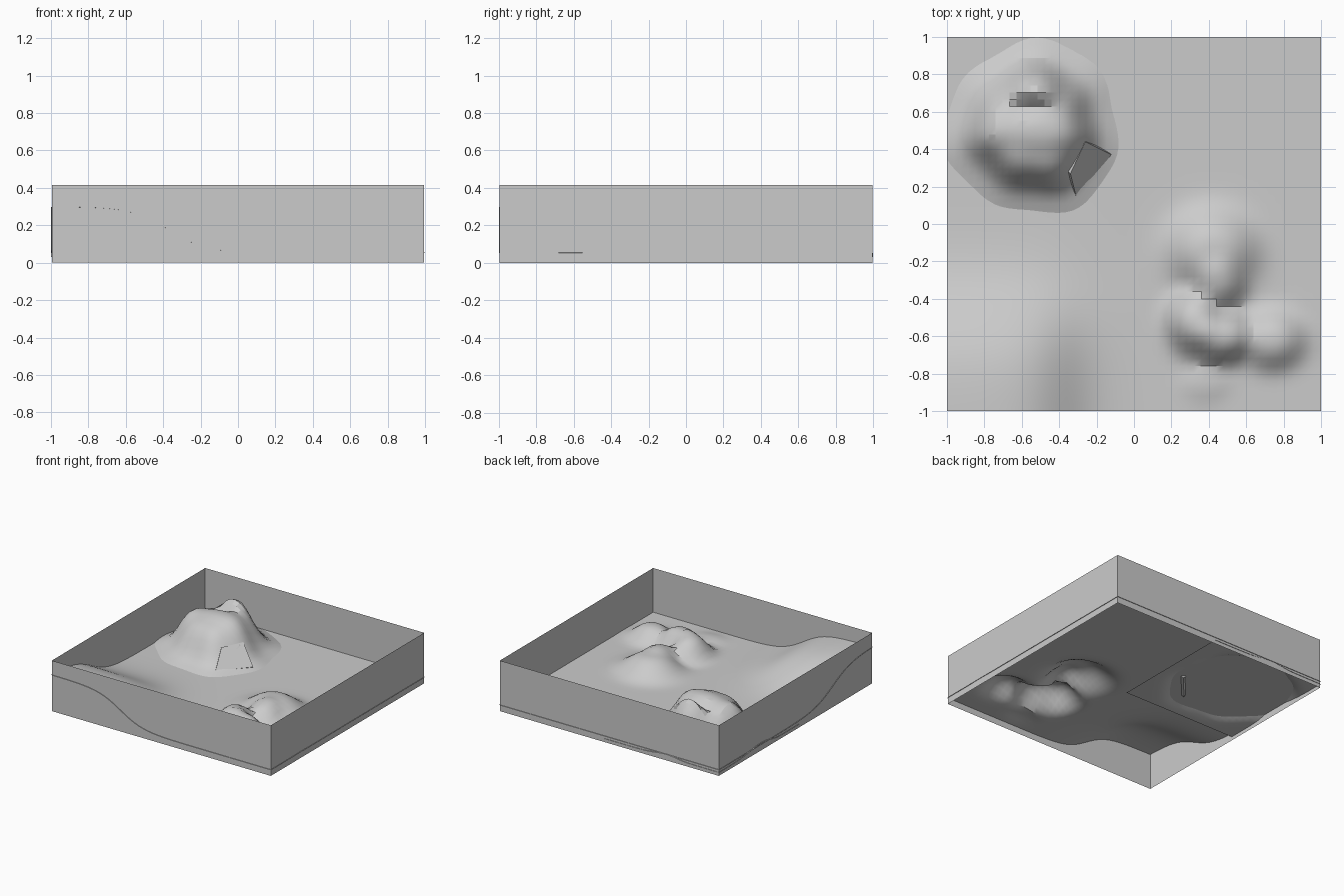
import bpy, bmesh, math
from math import tanh, exp, hypot

cube = bpy.data.objects.get("Cube")
if cube:
    bpy.data.objects.remove(cube)

grey = bpy.data.materials.new("plain_grey")
grey.use_nodes = True
grey.diffuse_color = (0.6, 0.6, 0.6, 1)
grey.node_tree.nodes["Principled BSDF"].inputs["Base Color"].default_value = (0.6, 0.6, 0.6, 1)


def finish(name, bm, smooth=None):
    bmesh.ops.recalc_face_normals(bm, faces=bm.faces)
    mesh = bpy.data.meshes.new(name)
    bm.to_mesh(mesh)
    bm.free()
    mesh.materials.append(grey)
    obj = bpy.data.objects.new(name, mesh)
    bpy.context.collection.objects.link(obj)
    if smooth:
        bpy.ops.object.select_all(action='DESELECT')
        obj.select_set(True)
        bpy.context.view_layer.objects.active = obj
        bpy.ops.object.shade_smooth_by_angle(angle=math.radians(smooth))
    return obj


def sheet(name, x0, x1, y0, y1, cells, height, smooth):
    """Square grid lifted by a height function."""
    bm = bmesh.new()
    bmesh.ops.create_grid(bm, x_segments=cells, y_segments=cells, size=0.5)
    for v in bm.verts:
        x = x0 + (v.co.x + 0.5) * (x1 - x0)
        y = y0 + (v.co.y + 0.5) * (y1 - y0)
        v.co = (x, y, height(x, y))
    return finish(name, bm, smooth)


def bump(x, y, cx, cy, rx, ry, h, power=1.5):
    return h * exp(-(((x - cx) / rx) ** 2 + ((y - cy) / ry) ** 2) ** power)


def fall(t, mid, width):
    return 0.5 * (1 - tanh((t - mid) / width))


# Ground: rounded corner hill and a cluster of knolls
def ground_height(x, y):
    z = 0.052 + 0.25 * fall(x, -0.37, 0.2) * fall(y, -0.48, 0.24)
    knolls = [bump(x, y, 0.42, -0.14, 0.22, 0.2, 0.13),
              bump(x, y, 0.45, -0.3, 0.14, 0.14, 0.13),
              bump(x, y, 0.33, -0.52, 0.14, 0.16, 0.16),
              bump(x, y, 0.47, -0.6, 0.17, 0.13, 0.16),
              bump(x, y, 0.74, -0.62, 0.16, 0.14, 0.11),
              bump(x, y, 0.38, -0.85, 0.12, 0.09, 0.02)]
    return z + sum(k ** 3 for k in knolls) ** (1 / 3)


# Mountain: steep sides, uneven crown and a shallow skirt
def mountain_height(x, y):
    dx, dy = x + 0.54, y - 0.51
    a = math.atan2(dy, dx)
    r = hypot(dx, dy) * (1 + 0.04 * math.sin(3 * a + 1) + 0.025 * math.sin(7 * a))
    z = 0.03 + 0.03 * fall(r, 0.47, 0.04) + 0.27 * fall(r, 0.29, 0.085)
    z += bump(x, y, -0.53, 0.74, 0.13, 0.1, 0.09)
    z += bump(x, y, -0.48, 0.5, 0.2, 0.1, 0.035)
    z += bump(x, y, -0.78, 0.52, 0.08, 0.12, 0.03)
    z -= bump(x, y, -0.58, 0.63, 0.09, 0.04, 0.035)
    return z


sheet("ground", -1, 1, -1, 1, 50, ground_height, 30)
sheet("mountain", -0.999, 0.04, -0.04, 0.999, 28, mountain_height, 20)

# Open frame of four thin walls
bm = bmesh.new()
w = 0.995
ring = [(-w, -w), (w, -w), (w, w), (-w, w)]
low = [bm.verts.new((x, y, 0)) for x, y in ring]
top = [bm.verts.new((x, y, 0.415)) for x, y in ring]
for i in range(4):
    j = (i + 1) % 4
    bm.faces.new((low[i], low[j], top[j], top[i]))
finish("frame_walls", bm)

# Slanted door slab set into the mountain slope
bm = bmesh.new()
outline = [(-0.31, 0.15, 0.075), (-0.12, 0.37, 0.075), (-0.26, 0.44, 0.215), (-0.34, 0.27, 0.215)]
outer = [bm.verts.new(p) for p in outline]
inner = [bm.verts.new((x - 0.03, y + 0.03, z - 0.04)) for x, y, z in outline]
bm.faces.new(outer)
bm.faces.new(inner[::-1])
for i in range(4):
    j = (i + 1) % 4
    bm.faces.new((outer[i], inner[i], inner[j], outer[j]))
finish("door_slab", bm)
